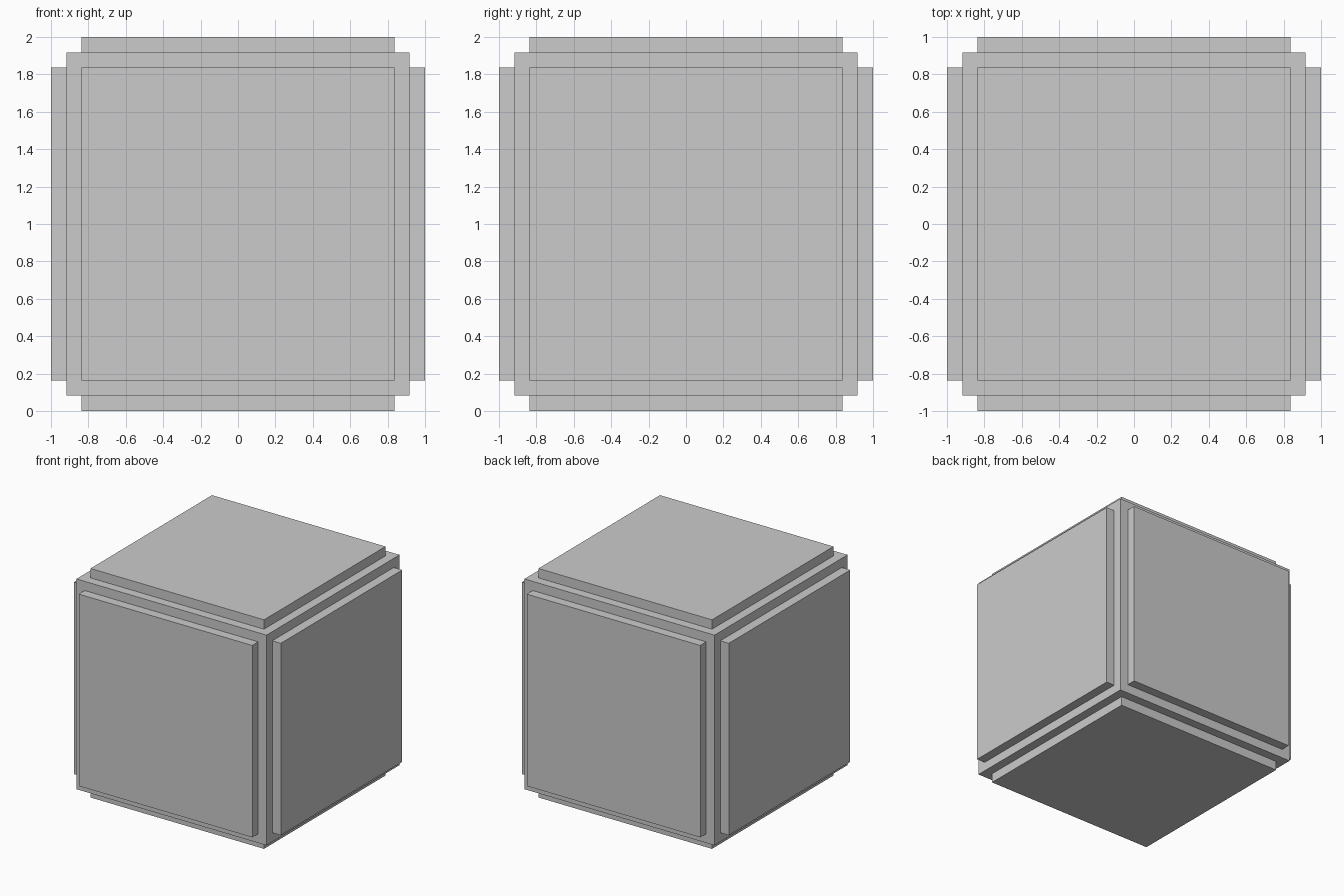
import bpy, bmesh
from mathutils import Vector

if "Cube" in bpy.data.objects:
    bpy.data.objects.remove(bpy.data.objects["Cube"])

CORE = 0.918      # half size of the core cube
PANEL = 0.838     # half size of each raised panel
OUTER = 1.0       # distance from the centre to a panel face

bm = bmesh.new()

# core cube
bmesh.ops.create_cube(bm, size=2 * CORE)

# inset a square on every side
sides = bm.faces[:]
bmesh.ops.inset_individual(bm, faces=sides, thickness=CORE - PANEL, depth=0,
                           use_even_offset=True)

# raise each square into a panel with straight walls
panels = bmesh.ops.extrude_discrete_faces(bm, faces=sides)["faces"]
for face in panels:
    centre = face.calc_center_median()
    bmesh.ops.translate(bm, verts=face.verts[:],
                        vec=centre.normalized() * (OUTER - CORE))

# stand it on the ground
bmesh.ops.translate(bm, verts=bm.verts[:], vec=Vector((0, 0, OUTER)))
bmesh.ops.recalc_face_normals(bm, faces=bm.faces[:])

mesh = bpy.data.meshes.new("panelled_cube")
bm.to_mesh(mesh)
bm.free()
bpy.context.collection.objects.link(bpy.data.objects.new("panelled_cube", mesh))
